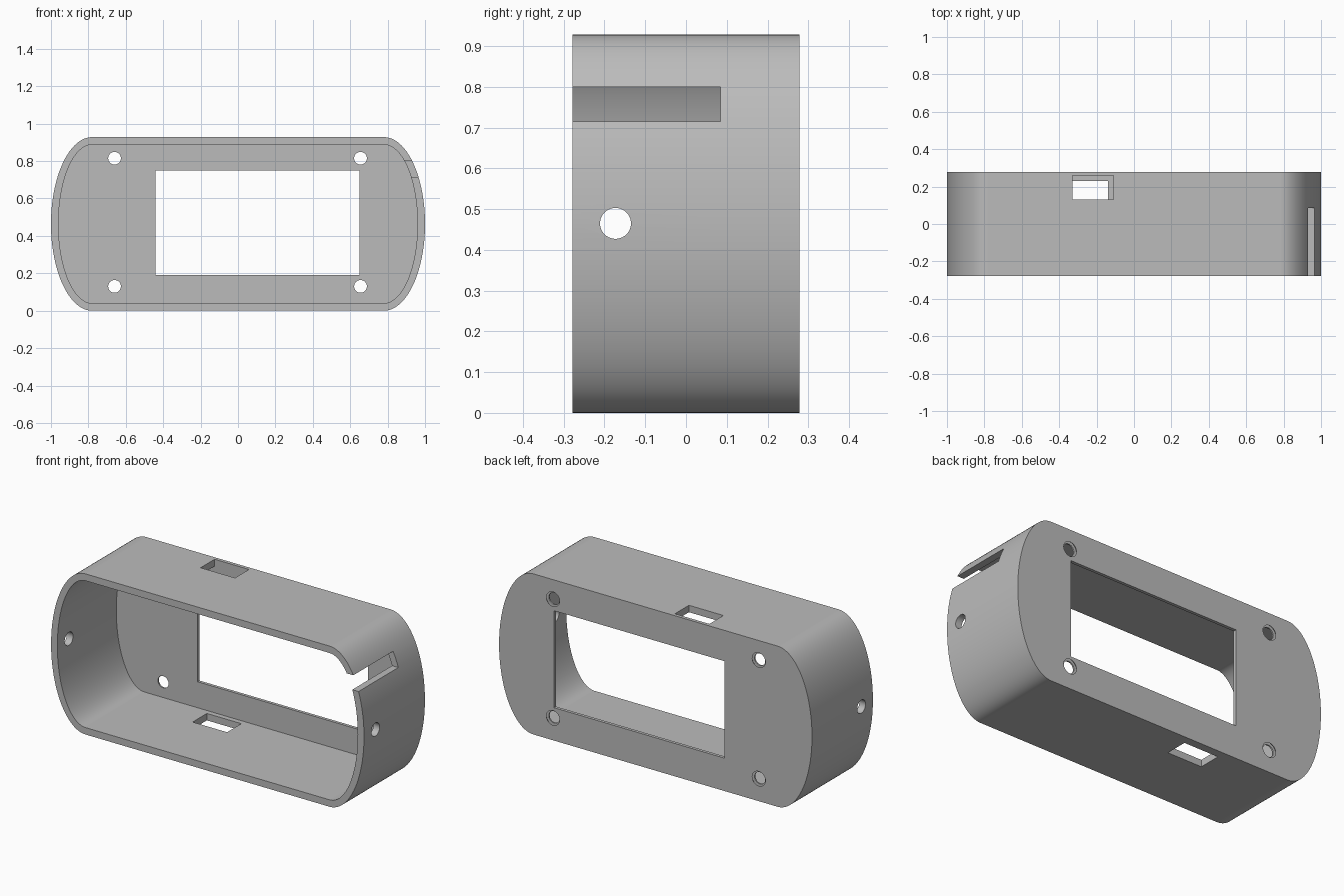
import bpy
import bmesh
from math import cos, sin, pi, radians
from mathutils import Matrix

cube = bpy.data.objects.get("Cube")
if cube:
    bpy.data.objects.remove(cube, do_unlink=True)

HEIGHT, HALF_DEPTH, WALL, BACK = 0.928, 0.278, 0.04, 0.018
MID = HEIGHT / 2
FLAT = 0.78            # half length of the straight top and bottom
INNER_BACK = HALF_DEPTH - BACK

grey = bpy.data.materials.new("Grey plastic")
grey.use_nodes = True
colour = (0.5, 0.5, 0.5, 1)
grey.diffuse_color = colour
grey.node_tree.nodes["Principled BSDF"].inputs["Base Color"].default_value = colour


def finish(name, bm):
    bmesh.ops.recalc_face_normals(bm, faces=bm.faces)
    mesh = bpy.data.meshes.new(name)
    bm.to_mesh(mesh)
    bm.free()
    mesh.materials.append(grey)
    obj = bpy.data.objects.new(name, mesh)
    bpy.context.collection.objects.link(obj)
    return obj


def capsule(name, inset, y0, y1, steps=48):
    """Straight-sided outline with half-ellipse ends, extruded along y."""
    bm = bmesh.new()
    a, b = 1 - FLAT - inset, MID - inset
    ring = []
    for side in (1, -1):
        for i in range(steps + 1):
            t = -pi / 2 + pi * i / steps
            ring.append(bm.verts.new((side * (FLAT + a * cos(t)), y0, MID + side * b * sin(t))))
    face = bm.faces.new(ring)
    moved = bmesh.ops.extrude_face_region(bm, geom=[face])["geom"]
    verts = [v for v in moved if isinstance(v, bmesh.types.BMVert)]
    bmesh.ops.translate(bm, verts=verts, vec=(0, y1 - y0, 0))
    return finish(name, bm)


def box(name, x, y, z):
    bm = bmesh.new()
    bmesh.ops.create_cube(bm, size=1)
    for v in bm.verts:
        v.co = [r[0] + (c + 0.5) * (r[1] - r[0]) for c, r in zip(v.co, (x, y, z))]
    return finish(name, bm)


def cylinder(name, centre, r1, r2, length, axis):
    bm = bmesh.new()
    turn = Matrix.Rotation(radians(90), 4, "Y" if axis == "x" else "X")
    bmesh.ops.create_cone(bm, cap_ends=True, segments=40, radius1=r1, radius2=r2,
                          depth=length, matrix=Matrix.Translation(centre) @ turn)
    return finish(name, bm)


# Shell, open at the front
shell = capsule("case_shell", 0, -HALF_DEPTH, HALF_DEPTH)
cutters = [capsule("cavity", WALL, -0.5, INNER_BACK)]

# Display window in the back wall
cutters.append(box("window", (-0.44, 0.65), (0.2, 0.4), (0.19, 0.75)))

# Ports through the top and bottom walls
cutters.append(box("top_port", (-0.33, -0.11), (0.13, 0.258), (0.8, 1.1)))
cutters.append(box("bottom_port", (-0.36, -0.14), (0.10, 0.23), (-0.1, 0.15)))

# Slot in the left end, open to the front
cutters.append(box("side_slot", (0.8, 1.1), (-0.4, 0.085), (0.715, 0.80)))

# Round hole through both ends
cutters.append(cylinder("end_holes", (0, -0.173, 0.465), 0.038, 0.038, 3, "x"))

# Screw holes, slightly countersunk at the back
for x in (-0.66, 0.655):
    for z in (0.13, 0.815):
        cutters.append(cylinder("screw_hole", (x, 0.28, z), 0.034, 0.034, 0.1, "y"))
        cutters.append(cylinder("countersink", (x, HALF_DEPTH, z), 0.034, 0.05, 0.02, "y"))

bpy.context.view_layer.objects.active = shell
for cutter in cutters:
    cutter.hide_render = True
    mod = shell.modifiers.new("Cut", "BOOLEAN")
    mod.operation, mod.solver, mod.object = "DIFFERENCE", "EXACT", cutter
    bpy.ops.object.modifier_apply(modifier=mod.name)
    bpy.data.objects.remove(cutter, do_unlink=True)

# Smooth curved ends, crisp edges
bpy.ops.object.select_all(action="DESELECT")
shell.select_set(True)
bpy.ops.object.shade_smooth_by_angle(angle=radians(30))
weighted = shell.modifiers.new("Weighted normals", "WEIGHTED_NORMAL")
weighted.keep_sharp = True
